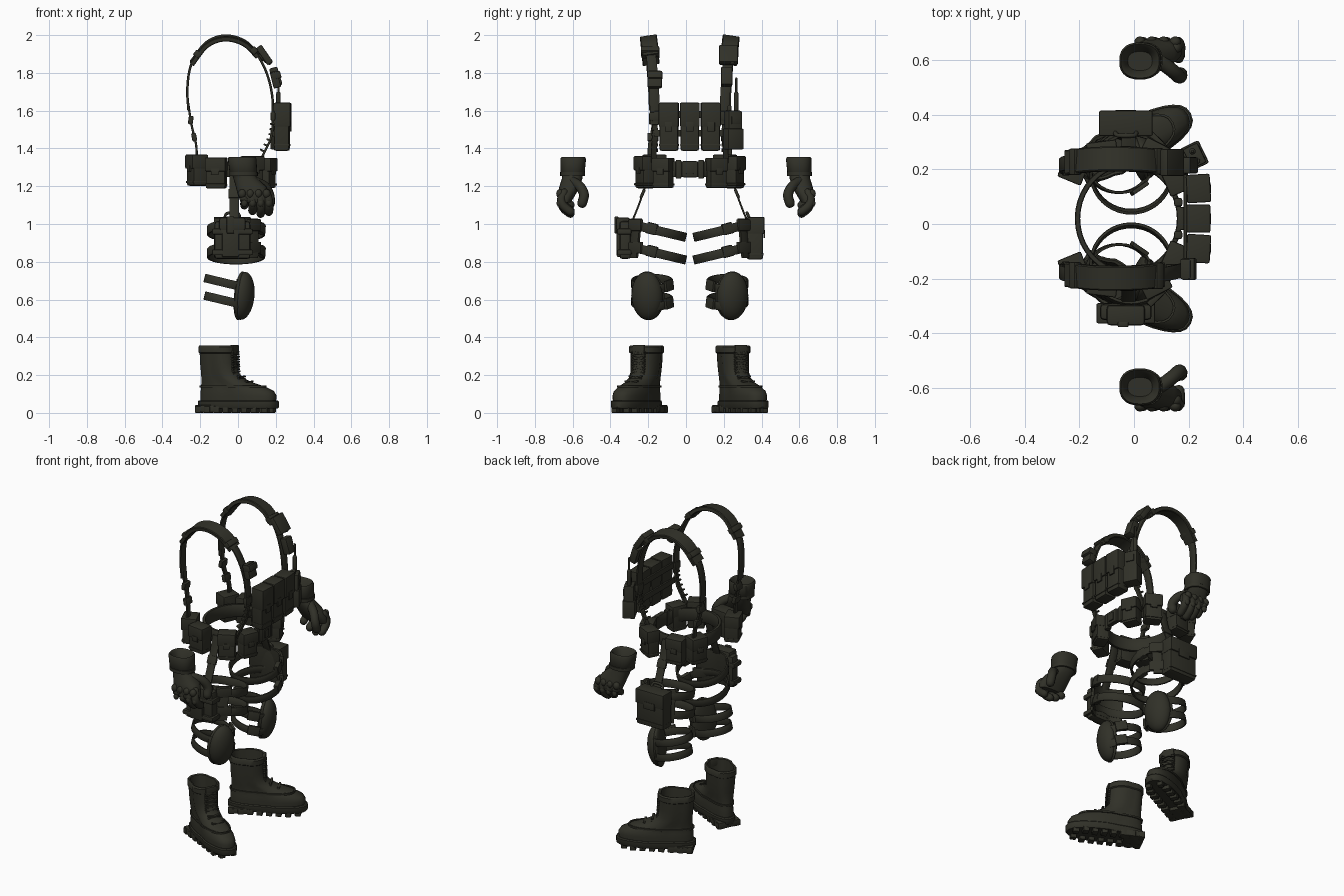
import bpy, bmesh, math
from mathutils import Vector, Matrix, Euler

if "Cube" in bpy.data.objects:
    bpy.data.objects.remove(bpy.data.objects["Cube"], do_unlink=True)

olive = bpy.data.materials.new("dark_olive")
olive.use_nodes = True
olive.diffuse_color = (0.03, 0.03, 0.021, 1)
bsdf = olive.node_tree.nodes["Principled BSDF"]
bsdf.inputs["Base Color"].default_value = olive.diffuse_color
bsdf.inputs["Roughness"].default_value = 0.8

MID = 0.02          # plane the worn gear mirrors about
I = Matrix.Identity(4)


def finish(name, bm, M=I):
    """Turn a bmesh into an object, smooth with sharp edges kept."""
    bm.transform(M)
    bmesh.ops.recalc_face_normals(bm, faces=bm.faces)
    for f in bm.faces:
        f.smooth = True
    for e in bm.edges:
        e.smooth = len(e.link_faces) == 2 and e.calc_face_angle() < 0.7
    me = bpy.data.meshes.new(name)
    bm.to_mesh(me)
    bm.free()
    me.materials.append(olive)
    ob = bpy.data.objects.new(name, me)
    bpy.context.scene.collection.objects.link(ob)


def box(name, loc, size, rot=(0, 0, 0), M=I, bevel=0.008):
    bm = bmesh.new()
    bmesh.ops.create_cube(bm, size=1)
    bm.transform(Matrix.Diagonal((*size, 1)))
    bmesh.ops.bevel(bm, geom=bm.edges[:], offset=min(bevel, min(size) * 0.3),
                    segments=2, affect='EDGES', profile=0.6)
    finish(name, bm, M @ Matrix.Translation(loc) @ Euler(rot).to_matrix().to_4x4())


def ball(name, loc, size, rot=(0, 0, 0), M=I, flat=1):
    bm = bmesh.new()
    bmesh.ops.create_uvsphere(bm, u_segments=24, v_segments=14, radius=1)
    for v in bm.verts:
        if v.co.x < 0:
            v.co.x *= flat
    bm.transform(Matrix.Diagonal((*size, 1)))
    finish(name, bm, M @ Matrix.Translation(loc) @ Euler(rot).to_matrix().to_4x4())


def loft(name, rings, closed=False, M=I):
    bm = bmesh.new()
    vs = [[bm.verts.new(p) for p in r] for r in rings]
    n = len(vs[0])
    for a, b in zip(vs, vs[1:] + vs[:1] if closed else vs[1:]):
        for i in range(n):
            bm.faces.new((a[i], a[(i + 1) % n], b[(i + 1) % n], b[i]))
    if not closed:
        bm.faces.new(vs[0])
        bm.faces.new(vs[-1])
    finish(name, bm, M)


def curve(pts, steps=6):
    """Smooth path through the points."""
    p = [Vector(q) for q in pts]
    p = [2 * p[0] - p[1]] + p + [2 * p[-1] - p[-2]]
    out = []
    for a, b, c, d in zip(p, p[1:], p[2:], p[3:]):
        for k in range(steps):
            t = k / steps
            out.append(0.5 * (2 * b + (c - a) * t + (2 * a - 5 * b + 4 * c - d) * t * t
                              + (3 * b - a - 3 * c + d) * t ** 3))
    return out + [p[-2]]


def tangents(p, closed):
    n = len(p)
    return [((p[(i + 1) % n] if closed or i < n - 1 else p[i])
             - (p[i - 1] if closed or i else p[i])).normalized() for i in range(n)]


def strap(name, p, across, w, t, closed=False):
    across = Vector(across).normalized()
    rings = []
    for q, d in zip(p, tangents(p, closed)):
        n = d.cross(across).normalized()
        rings.append([q + across * a * w / 2 + n * b * t / 2
                      for a, b in ((-1, -.7), (-.9, -1), (.9, -1), (1, -.7),
                                   (1, .7), (.9, 1), (-.9, 1), (-1, .7))])
    loft(name, rings, closed)


def tube(name, p, r, M=I, seg=10):
    """Round rod with domed ends."""
    rings = []
    for i, (q, d) in enumerate(zip(p, tangents(p, False))):
        u = d.orthogonal().normalized() if i == 0 else (u - d * u.dot(d)).normalized()
        v = d.cross(u)
        circ = [u * math.cos(math.tau * k / seg) + v * math.sin(math.tau * k / seg) for k in range(seg)]
        caps = [(0, 1)]
        if i == 0:
            caps = [(-.9, .4), (-.6, .8), (0, 1)]
        elif i == len(p) - 1:
            caps = [(0, 1), (.6, .8), (.9, .4)]
        rings += [[q + d * r * o + c * r * f for c in circ] for o, f in caps]
    loft(name, rings, M=M)


def hoop(name, cx, cy, cz, rx, ry, w, t, ax=0, ay=0):
    """Tilted band around a limb or the waist."""
    p = []
    for k in range(40):
        a = math.tau * k / 40
        x, y = rx * math.cos(a), ry * math.sin(a)
        p.append(Vector((cx + x, cy + y, cz + ax * x + ay * y)))
    strap(name, p, (-ax, -ay, 1), w, t, True)


def pouch(name, loc, yaw, depth, width, height, flap=0.45):
    """Pouch whose local +x looks outward: body, flap and closing tab."""
    M = Matrix.Translation(loc) @ Matrix.Rotation(yaw, 4, 'Z')
    box(name + "_body", (0, 0, -.005), (depth, width, height - .01), M=M, bevel=.012)
    fh = height * flap
    box(name + "_flap", (.004, 0, height / 2 - fh / 2), (depth + .008, width + .006, fh), M=M)
    box(name + "_tab", (depth / 2 + .006, 0, height / 2 - fh), (.008, width * .4, height * .2), M=M)
    box(name + "_hem", (.002, 0, -height * .38), (depth + .004, width + .003, .012), M=M)


def ellipse(z, cx, cy, rx, ry, n=28, heel=1):
    ring = []
    for k in range(n):
        c, s = math.cos(math.tau * k / n), math.sin(math.tau * k / n)
        ring.append(Vector((cx + rx * math.copysign(abs(c) ** .85, c),
                            cy + ry * math.copysign(abs(s) ** .8, s) * (heel if c < 0 else 1), z)))
    return ring


def foot(z, back, front, half):
    return ellipse(z, (back + front) / 2, 0, (front - back) / 2, half, heel=.88)


for s, side in ((1, "left"), (-1, "right")):
    def P(x, off, z):
        return Vector((x, MID + s * off, z))

    # boots
    M = Matrix.Translation(P(-.105, .225, 0)) @ Matrix.Rotation(s * math.radians(27), 4, 'Z')
    loft(side + "_boot_upper", [foot(*r) for r in (
        (.05, -.10, .335, .078), (.09, -.10, .34, .08), (.115, -.098, .325, .078),
        (.14, -.095, .27, .072), (.16, -.094, .2, .07), (.185, -.093, .14, .071),
        (.215, -.094, .112, .073), (.26, -.098, .104, .077), (.315, -.1, .1, .08),
        (.32, -.107, .107, .087), (.35, -.107, .107, .087), (.358, -.1, .1, .08),
        (.355, -.09, .09, .07), (.2, -.08, .085, .06))], M=M)
    loft(side + "_boot_sole", [foot(*r) for r in (
        (.022, -.108, .345, .08), (.03, -.114, .352, .086), (.06, -.114, .352, .086), (.066, -.108, .346, .08))], M=M)
    box(side + "_boot_heel", (-.045, 0, .022), (.12, .14, .04), M=M)
    for i in range(8):
        u = -.085 + i * .055
        w = .07 if i < 7 else .05
        for k in (-1, 1):
            box(side + "_boot_lug", (u, k * w * .72, .018), (.035, w * .65, .036), M=M, bevel=.005)
    for i in range(7):
        z = .16 + i * .026
        u = .185 if i == 0 else .138 if i == 1 else .108 - i * .001
        for k in (-1, 1):
            box(side + "_boot_lace", (u, 0, z), (.014, .08, .009), (k * .2, 0, 0), M=M, bevel=.003)
    box(side + "_boot_tongue", (.097, 0, .335), (.02, .07, .05), M=M)
    hoop_pts = [q + Vector((0, 0, 0)) for q in foot(.14, -.1, .276, .076)]
    strap(side + "_boot_welt", [M @ q for q in hoop_pts], (0, 0, 1), .012, .008, True)

    # knee pads
    yaw = s * .3
    ball(side + "_knee_shell", P(.025, .225, .62), (.06, .085, .128), (0, .1, yaw), flat=.35)
    ball(side + "_knee_rim", P(.012, .222, .62), (.035, .092, .13), (0, .1, yaw), flat=.6)
    for z, w in ((.685, .045), (.592, .045)):
        hoop(side + "_knee_strap", -.055, MID + s * .2, z, .118, .105, w, .01, ax=-.24)
        box(side + "_knee_strap_end", P(.02, .11, z - .01), (.07, .016, .06), (0, .2, s * .6))

    # thigh rig
    for z in (.965, .845):
        hoop(side + "_thigh_strap", -.01, MID + s * .17, z, .148, .145, .048, .012, ay=s * .24)
        box(side + "_strap_slider", P(.125, .2, z + .01), (.03, .06, .06), (s * .24, 0, s * .3))
        box(side + "_strap_keeper", P(.085, .285, z + .03), (.09, .025, .062), (0, 0, -s * .8))
    arc = [P(-.01 + .15 * math.sin(a), .17 + .148 * math.cos(a), .925)
           for a in [-.85 + .17 * k for k in range(11)]]
    strap(side + "_thigh_panel", arc, (0, -s * .1, 1), .21, .014)
    strap(side + "_drop_strap", curve([P(-.02, .21, 1.3), P(-.02, .235, 1.2), P(-.02, .29, 1.05), P(-.02, .33, .97)]),
          (1, 0, 0), .05, .01)
    box(side + "_drop_buckle", P(-.02, .25, 1.16), (.062, .016, .05), (s * .4, 0, 0))

    # belt pouches and keepers
    pouch(side + "_rear_pouch", P(-.215, .185, 1.285), s * 2.75, .085, .1, .165)
    pouch(side + "_hip_pouch", P(-.115, .235, 1.27), s * 1.7, .08, .105, .165)
    pouch(side + "_flank_pouch", P(.075, .235, 1.275), s * 1.1, .075, .1, .17)
    pouch(side + "_front_pouch", P(.15, .14, 1.27), s * .4, .075, .095, .16)
    box(side + "_belt_keeper", P(.162, .06, 1.29), (.03, .03, .1))

    # shoulder harness
    top = [(-.262, .19, 1.6), (-.268, .195, 1.72), (-.245, .205, 1.85), (-.165, .215, 1.95),
           (-.07, .218, 1.985), (.03, .215, 1.96), (.105, .205, 1.89), (.155, .195, 1.79),
           (.182, .187, 1.67), (.185, .185, 1.53)]
    strap(side + "_shoulder_strap", curve([P(*q) for q in top]), (0, 1, 0), .052, .013)
    strap(side + "_shoulder_pad", curve([P(*q) for q in top[2:7]]), (0, 1, -s * .15), .09, .026)
    strap(side + "_rear_web", curve([P(-.264, .19, 1.64), P(-.245, .187, 1.52), P(-.222, .205, 1.42), P(-.215, .21, 1.3)]),
          (0, 1, 0), .032, .012)
    strap(side + "_front_web", curve([P(.187, .185, 1.56), P(.175, .185, 1.46), P(.14, .19, 1.38), P(.1, .19, 1.3)]),
          (0, 1, 0), .03, .012)
    for i in range(6):
        box(side + "_web_ring", P(.182 - i * i * .0022, .186, 1.53 - i * .028), (.024, .038, .01), (0, i * .1, 0))
    for x, off, z, tilt in ((-.25, .187, 1.55, .15), (-.232, .195, 1.46, -.2), (.185, .185, 1.57, 0)):
        box(side + "_web_buckle", P(x, off, z), (.026, .06, .045), (0, tilt, 0))
    for x, off, z, tilt in ((-.215, .208, 1.9, .7), (.085, .21, 1.918, -.8)):
        box(side + "_pad_cap", P(x, off, z), (.036, .098, .035), (0, tilt, 0))

    # gloves, with curled fingers
    def G(x, y, z):
        return Vector((x, s * y, z))
    loft(side + "_glove_palm", [ellipse(z, x, s * y, rx, ry) for z, x, y, rx, ry in (
        (1.3, .022, .597, .045, .035), (1.345, .022, .597, .06, .052), (1.355, .022, .597, .07, .062),
        (1.345, .022, .597, .076, .068), (1.275, .028, .6, .073, .064), (1.262, .03, .6, .062, .054),
        (1.24, .04, .603, .064, .054), (1.2, .068, .615, .08, .055),
        (1.15, .088, .635, .088, .047), (1.115, .095, .642, .08, .032))])
    strap(side + "_glove_wrist_strap", ellipse(1.265, .03, s * .6, .07, .061), (0, 0, 1), .022, .01, True)
    for i, tip in enumerate((1.1, 1.07, 1.055, 1.065)):
        x = .022 + i * .043
        tube(side + "_finger", curve([G(x, .645, 1.165), G(x + .01, .66, 1.13), G(x + .014, .648, tip + .03),
                                      G(x + .012, .612, tip)], 4), .023)
        ball(side + "_knuckle", G(x, .667, 1.16), (.021, .02, .024))
        ball(side + "_finger_guard", G(x + .012, .671, 1.11), (.016, .014, .02))
    tube(side + "_thumb", curve([G(.09, .6, 1.225), G(.14, .562, 1.2), G(.166, .54, 1.155), G(.17, .55, 1.11)], 4), .026)

# waist belt and buckle
hoop("waist_belt", -.02, MID, 1.29, .187, .2, .08, .02)
box("belt_buckle", (.172, MID, 1.29), (.03, .085, .085))
box("belt_buckle_tongue", (.187, MID, 1.29), (.012, .04, .05))

# chest magazine pouches and their webbing
for i in (-1, 0, 1):
    pouch("magazine_pouch", (.232, MID + i * .11, 1.515), i * .06, .08, .098, .255, .5)
for z in (1.48, 1.58):
    box("chest_webbing", (.188, MID, z), (.012, .38, .035))

# holster on the right thigh
H = Matrix.Translation((-.03, -.322, .925)) @ Matrix.Rotation(-math.pi / 2, 4, 'Z')
box("holster_body", (0, 0, -.01), (.06, .19, .2), M=H, bevel=.02)
box("holster_front_pocket", (.03, -.01, -.02), (.03, .09, .16), M=H, bevel=.012)
box("holster_cover", (.012, 0, .075), (.075, .14, .07), M=H, bevel=.015)
for z in (-.075, .035):
    box("holster_band", (.005, 0, z), (.075, .215, .03), M=H)
box("holster_retainer", (.046, -.01, .07), (.02, .04, .09), M=H)

# utility pouch on the left thigh
pouch("thigh_pouch", (-.03, .365, .925), math.pi / 2, .085, .19, .225, .4)
tube("thigh_pouch_handle", curve([(-.07, .34, 1.02), (-.06, .325, 1.055), (0, .325, 1.055), (.01, .34, 1.02)]), .008)

# radio on the left, with antenna
R = Matrix.Translation((.222, .25, 1.5)) @ Matrix.Rotation(.45, 4, 'Z')
box("radio_body", (0, 0, 0), (.06, .08, .2), M=R, bevel=.01)
box("radio_holder", (0, 0, -.05), (.074, .092, .11), M=R)
box("radio_screen", (.032, 0, .05), (.008, .05, .04), M=R, bevel=.002)
tube("radio_knob", [Vector((0, -.022, .1)), Vector((0, -.022, .12))], .011, M=R)
tube("radio_antenna_base", [Vector((0, .018, .1)), Vector((0, .018, .19))], .012, M=R)
tube("radio_antenna", [Vector((0, .018, .19)), Vector((0, .018, .27))], .006, M=R)

# small gear clipped to the shoulder straps
box("right_strap_pouch", (.198, -.165, 1.765), (.04, .075, .09), (0, -.25, 0))
box("right_strap_pouch_flap", (.202, -.165, 1.787), (.05, .08, .04), (0, -.25, 0))
box("left_strap_light", (.2, .215, 1.78), (.045, .06, .1), (0, -.3, 0))
box("left_strap_clip", (.14, .225, 1.895), (.035, .1, .11), (0, -.6, 0))
tube("left_light_head", [Vector((.115, .245, 1.9)), Vector((.165, .245, 1.86))], .018)
